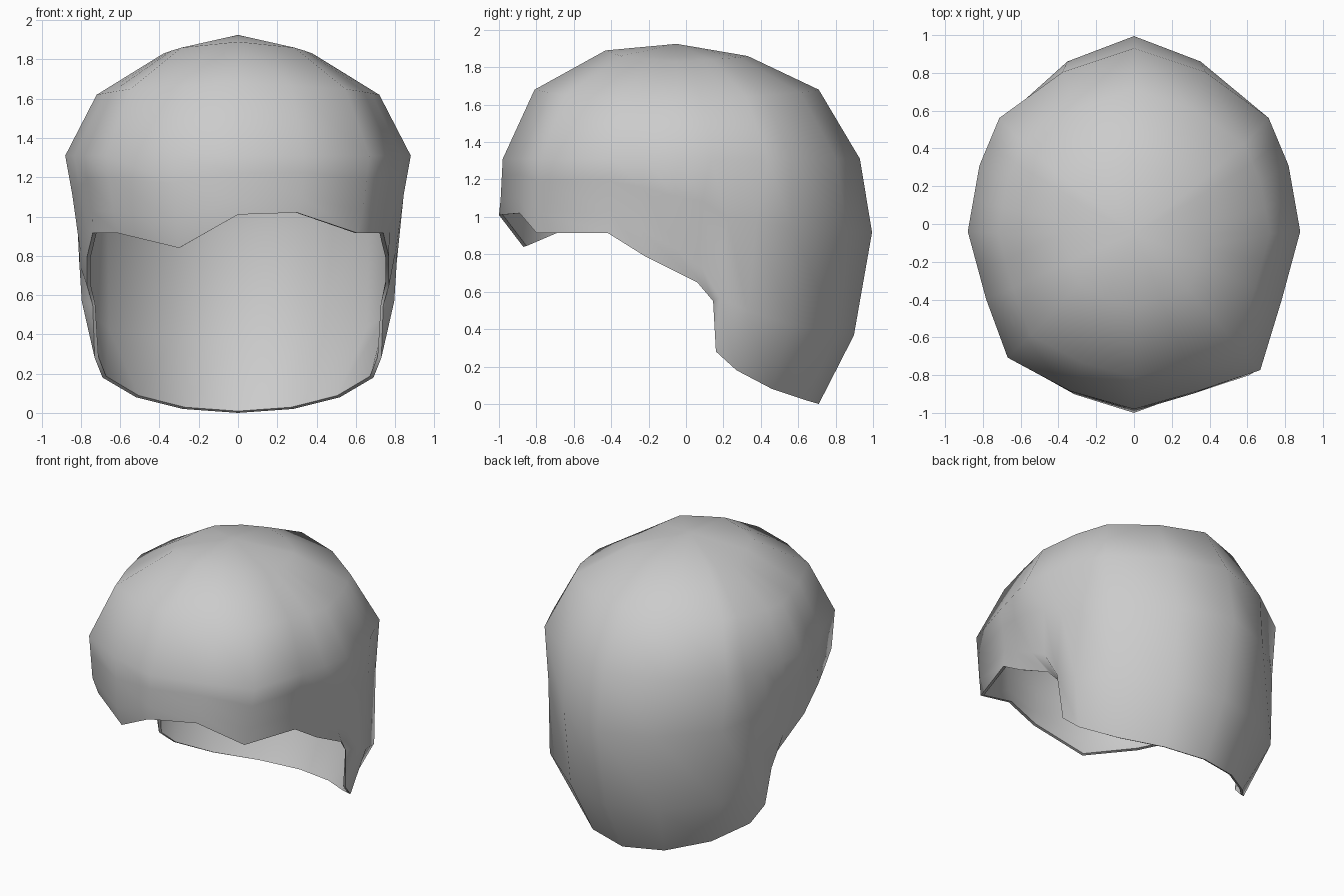
import bpy, bmesh
from math import radians

cube = bpy.data.objects.get("Cube")
if cube:
    bpy.data.objects.remove(cube)

# Horizontal sections of the head shape: z, half width, front y, back y, centre y
SECTIONS = [(0, .66, -.8, .71, .2), (.28, .77, -.8, .87, .16), (.5, .81, -.85, .94, .12),
            (.92, .82, -1, .995, -.04), (1.31, .88, -.98, .93, -.04),
            (1.68, .72, -.81, .71, -.05), (1.86, .38, -.43, .33, -.05)]
# Faceted half outline of a section, front to back, in units of its width and depth
OUTLINE = [(0, -1), (.38, -.9), (.76, -.78), (.89, -.38), (1, 0),
           (.93, .36), (.81, .62), (.43, .87), (0, 1)]
# Lower hem from the middle of the fringe to the nape
HEM = [(0, -1, 1.01), (.3, -.89, 1.02), (.61, -.8, .915), (.74, -.42, .915),
       (.77, -.22, .79), (.77, .06, .65), (.74, .145, .55), (.73, .16, .28),
       (.69, .27, .18), (.52, .46, .08), (.28, .64, .02), (0, .71, 0)]
# The fringe sweeps down and back on the other side
SWEPT = {1: (.3, -.87, .84), 2: (.61, -.69, .915)}
# Place of each strand along the outline, at the temples and at the hem
TEMPLE_PLACE = [0, 1, 2, 3, 3.5, 4, 4.5, 5, 5.5, 6, 7, 8]
HEM_PLACE = [0, 1, 2, 3, 3.4, 3.8, 4, 4, 4.4, 5.6, 7, 8]
# Upper rings: height in front, at the side and behind
RINGS = [(1.86, .03, -.03, 0), (1.68, 0, -.06, 0), (1.31, 0, 0, 0)]


def lerp(a, b, t):
    return [p + (q - p) * t for p, q in zip(a, b)]


def section_at(z):
    for a, b in zip(SECTIONS, SECTIONS[1:]):
        if z <= b[0]:
            return lerp(a, b, (z - a[0]) / (b[0] - a[0]))[1:]


def surface(z, place, side):
    """Point on the head at a height and a place along the outline."""
    width, front, back, mid = section_at(z)
    i = min(int(place), len(OUTLINE) - 2)
    u, v = lerp(OUTLINE[i], OUTLINE[i + 1], place - i)
    if side < 0:
        v += .07 * max(0, 1 - abs(place - 2))
    depth = mid - front if v < 0 else back - mid
    return width * u, mid + depth * v, z


def strand(index, side):
    """Points from the crown to the hem."""
    temple = TEMPLE_PLACE[index]
    x, y, z = SWEPT.get(index, HEM[index]) if side < 0 else HEM[index]
    points = []
    for level, front, flank, back in RINGS:
        px, py, pz = surface(level, temple, side)
        away = abs(temple - 4) / 4
        points.append((px, py, pz + flank + ((front if temple < 4 else back) - flank) * away))
    for t in (.3, .72):
        place = temple + (HEM_PLACE[index] - temple) * t
        points.append(surface(1.31 + (z - 1.31) * t, place, side))
    points.append((x, y, z))
    return [(side * px, py, pz) for px, py, pz in points]


# Shell: strands joined all the way round, closed at the crown
bm = bmesh.new()
last = len(HEM) - 1
order = [(i, 1) for i in range(last + 1)] + [(i, -1) for i in range(last - 1, 0, -1)]
strands = [[bm.verts.new(p) for p in strand(i, side)] for i, side in order]
crown = bm.verts.new((0, -.05, 1.925))
for a, b in zip(strands, strands[1:] + strands[:1]):
    bm.faces.new((crown, a[0], b[0]))
    for j in range(len(a) - 1):
        bm.faces.new((a[j], a[j + 1], b[j + 1], b[j]))
bmesh.ops.recalc_face_normals(bm, faces=bm.faces)
mesh = bpy.data.meshes.new("hair_cap")
bm.to_mesh(mesh)
bm.free()
hair = bpy.data.objects.new("hair_cap", mesh)
bpy.context.collection.objects.link(hair)

# Thin wall
wall = hair.modifiers.new("wall", "SOLIDIFY")
wall.thickness = .02
wall.offset = -1

# Plain grey
grey = bpy.data.materials.new("plain_grey")
grey.use_nodes = True
colour = (.6, .6, .6, 1)
grey.diffuse_color = colour
grey.node_tree.nodes["Principled BSDF"].inputs["Base Color"].default_value = colour
mesh.materials.append(grey)

# Smooth surface with a crisp hem
bpy.context.view_layer.objects.active = hair
hair.select_set(True)
bpy.ops.object.modifier_apply(modifier="wall")
bpy.ops.object.shade_smooth_by_angle(angle=radians(60))
